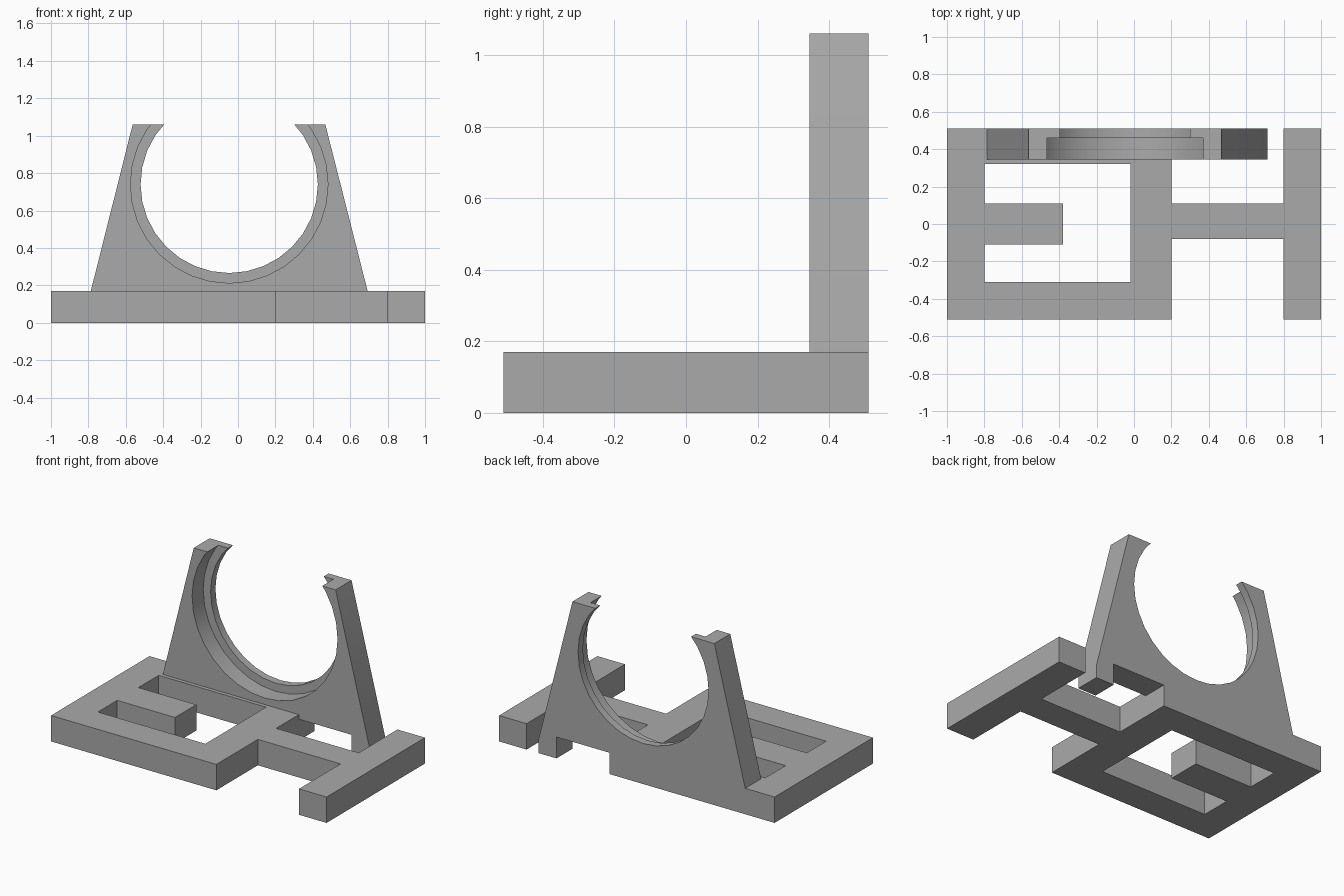
import bpy, bmesh, math

cube = bpy.data.objects.get("Cube")
if cube:
    bpy.data.objects.remove(cube, do_unlink=True)

grey = bpy.data.materials.new("plain grey")
grey.use_nodes = True
COLOUR = (0.4, 0.4, 0.4, 1)
grey.diffuse_color = COLOUR
grey.node_tree.nodes["Principled BSDF"].inputs["Base Color"].default_value = COLOUR


def prism(name, outline, vector):
    """Extrude a closed outline of 3D points along a vector."""
    bm = bmesh.new()
    face = bm.faces.new([bm.verts.new(p) for p in outline])
    grown = bmesh.ops.extrude_face_region(bm, geom=[face])
    moved = [v for v in grown["geom"] if isinstance(v, bmesh.types.BMVert)]
    bmesh.ops.translate(bm, verts=moved, vec=vector)
    bmesh.ops.recalc_face_normals(bm, faces=bm.faces)
    mesh = bpy.data.meshes.new(name)
    bm.to_mesh(mesh)
    bm.free()
    mesh.materials.append(grey)
    obj = bpy.data.objects.new(name, mesh)
    bpy.context.collection.objects.link(obj)
    return obj


def cut(obj, cutter):
    """Subtract the cutter, apply the result and drop the cutter."""
    cutter.hide_render = True
    mod = obj.modifiers.new("cut", "BOOLEAN")
    mod.operation = "DIFFERENCE"
    mod.solver = "EXACT"
    mod.object = cutter
    bpy.context.view_layer.objects.active = obj
    bpy.ops.object.modifier_apply(modifier=mod.name)
    bpy.data.objects.remove(cutter, do_unlink=True)


def flat(points, z):
    return [(x, y, z) for x, y in points]


def upright(points, y):
    return [(x, y, z) for x, z in points]


# Base plate: a frame joined by a bar to a cross post
TOP = 0.17
base = prism("base_plate", flat([
    (-1, -0.51), (0.2, -0.51), (0.2, -0.08), (0.8, -0.08), (0.8, -0.51), (1, -0.51),
    (1, 0.51), (0.8, 0.51), (0.8, 0.11), (0.2, 0.11), (0.2, 0.51), (-1, 0.51)], 0),
    (0, 0, TOP))

# Window in the frame, leaving a tongue
cut(base, prism("window_cutter", flat([
    (-0.8, -0.31), (-0.02, -0.31), (-0.02, 0.32), (-0.8, 0.32),
    (-0.8, 0.11), (-0.38, 0.11), (-0.38, -0.11), (-0.8, -0.11)], -0.1),
    (0, 0, 0.4)))

# Tapered cradle wall with a small foot beside the frame
FRONT, LIP, BACK = 0.345, 0.46, 0.51
cradle = prism("cradle_wall", upright([
    (-0.787, TOP), (-0.563, 1.06), (0.467, 1.06), (0.715, 0.083), (0.715, 0),
    (0.583, 0), (0.583, 0.14), (0.2, 0.14), (0.2, TOP)], FRONT),
    (0, BACK - FRONT, 0))


# Round opening, wider in front so that a lip stays at the back
def disc(radius, start, end):
    steps = 32
    ring = [(-0.047 + radius * math.cos(math.tau * i / steps),
             0.74 + radius * math.sin(math.tau * i / steps)) for i in range(steps)]
    return prism("round_cutter", upright(ring, start), (0, end - start, 0))


cut(cradle, disc(0.474, 0.2, 0.7))
cut(cradle, disc(0.528, 0.2, LIP))

# Smooth the round walls, keep the corners sharp
bpy.ops.object.select_all(action="DESELECT")
cradle.select_set(True)
bpy.context.view_layer.objects.active = cradle
bpy.ops.object.shade_smooth_by_angle(angle=math.radians(30))
